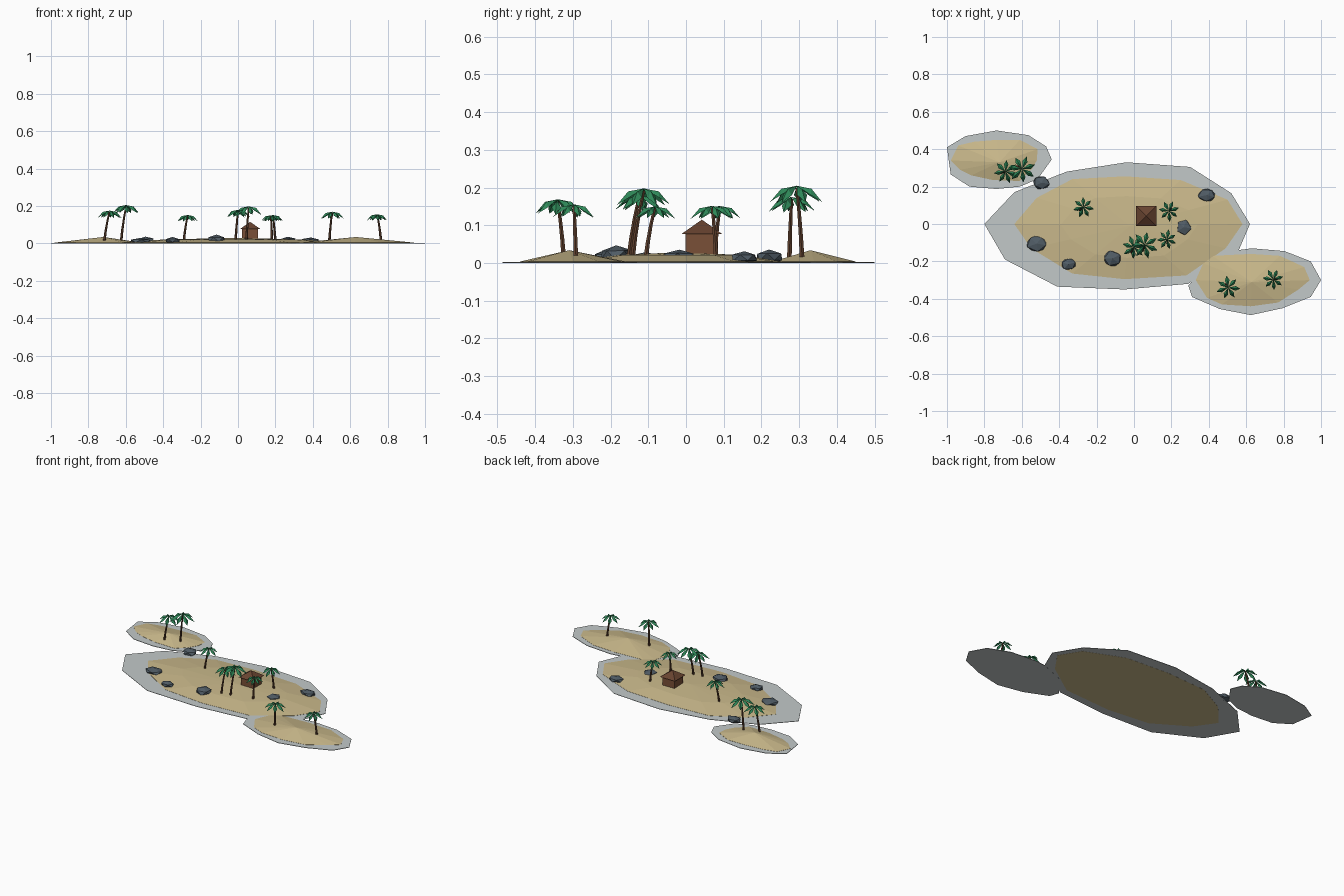
import bpy, bmesh, math, random
from mathutils import Vector

if "Cube" in bpy.data.objects:
    bpy.data.objects.remove(bpy.data.objects["Cube"])

random.seed(4)


def material(name, r, g, b):
    lin = [((c / 255 + 0.055) / 1.055) ** 2.4 for c in (r, g, b)]
    m = bpy.data.materials.new(name)
    m.diffuse_color = (*lin, 1)
    m.use_nodes = True
    m.node_tree.nodes["Principled BSDF"].inputs["Base Color"].default_value = m.diffuse_color
    return m


SHALLOWS = material("shallows", 194, 201, 201)
SAND = material("sand", 203, 186, 140)
TRUNK = material("palm_trunk", 98, 66, 47)
LEAF = material("palm_green", 46, 136, 88)
ROCK = material("slate_rock", 80, 92, 101)
WALL = material("hut_wall", 122, 80, 55)
ROOF = material("hut_roof", 104, 67, 48)


def make(name, bm, mat, fix=True):
    if fix:
        bmesh.ops.recalc_face_normals(bm, faces=bm.faces)
    me = bpy.data.meshes.new(name)
    bm.to_mesh(me)
    bm.free()
    me.materials.append(mat)
    ob = bpy.data.objects.new(name, me)
    bpy.context.collection.objects.link(ob)
    return ob


def loft(bm, rings, tip=None):
    """Join equal rings of points; close the bottom and the top (flat or with a tip)."""
    vs = [[bm.verts.new(p) for p in r] for r in rings]
    n = len(vs[0])
    bm.faces.new(vs[0][::-1])
    for a, b in zip(vs, vs[1:]):
        for i in range(n):
            j = (i + 1) % n
            bm.faces.new((a[i], a[j], b[j], b[i]))
    if tip:
        t = bm.verts.new(tip)
        for i in range(n):
            bm.faces.new((vs[-1][i], vs[-1][(i + 1) % n], t))
    else:
        bm.faces.new(vs[-1])


def shelf(name, outline, z0):
    bm = bmesh.new()
    loft(bm, [[(x, y, z) for x, y in outline] for z in (z0, 0.003)])
    make(name, bm, SHALLOWS)


def mound(name, outline, peak, z0, mid=None):
    bm = bmesh.new()
    rings = [[(x, y, z) for x, y in outline] for z in (z0, 0.004)]
    if mid:
        s, z = mid
        rings.append([(peak[0] + (x - peak[0]) * s, peak[1] + (y - peak[1]) * s, z)
                      for x, y in outline])
    loft(bm, rings, peak)
    make(name, bm, SAND)


# Main island
shelf("main_shallows", [
    (-.80, 0), (-.69, -.19), (-.41, -.335), (-.05, -.35), (.29, -.32), (.56, -.14),
    (.62, 0), (.52, .165), (.30, .305), (-.04, .33), (-.36, .28), (-.64, .17)], 0.0006)
mound("main_sand", [
    (-.64, 0), (-.55, -.13), (-.33, -.265), (-.05, -.295), (.28, -.275), (.49, -.13),
    (.58, 0), (.50, .13), (.25, .235), (-.05, .255), (-.33, .24), (-.52, .14)],
    (-.02, -.01, .029), 0, (.6, .021))

# Left islet
shelf("left_shallows", [
    (-1, .41), (-.98, .265), (-.88, .20), (-.735, .187), (-.61, .20), (-.515, .24),
    (-.44, .345), (-.47, .415), (-.565, .475), (-.735, .50), (-.90, .47)], 0)
mound("left_sand", [
    (-.98, .34), (-.93, .29), (-.87, .26), (-.755, .235), (-.61, .23), (-.545, .295),
    (-.52, .34), (-.515, .40), (-.61, .45), (-.735, .45), (-.855, .44), (-.94, .42)],
    (-.72, .33, .034), 0.0006)

# Right islet
shelf("right_shallows", [
    (1, -.30), (.945, -.20), (.805, -.145), (.63, -.13), (.555, -.14), (.40, -.20),
    (.29, -.33), (.31, -.39), (.46, -.455), (.625, -.487), (.795, -.45), (.945, -.39)], 0)
mound("right_sand", [
    (.94, -.30), (.91, -.23), (.78, -.17), (.625, -.16), (.42, -.17), (.37, -.21),
    (.33, -.30), (.39, -.395), (.47, -.43), (.625, -.44), (.77, -.42), (.88, -.35)],
    (.63, -.31, .034), 0.0006)


def palm(i, base, top, h, r):
    # Slightly bowed six-sided trunk
    bm = bmesh.new()
    a, b = Vector((*base, .01)), Vector((*top, h))
    rings = []
    for k in range(4):
        t = k / 3
        c = a.lerp(b, t)
        bow = (b - a) * 0.10 * math.sin(math.pi * t)
        c.x -= bow.x
        c.y -= bow.y
        rad = .0072 - .0027 * t
        rings.append([(c.x + rad * math.cos(q * math.pi / 3),
                       c.y + rad * math.sin(q * math.pi / 3), c.z) for q in range(6)])
    loft(bm, rings)
    make(f"palm_trunk_{i}", bm, TRUNK)
    # Seven drooping fronds, each folded along its midrib
    bm = bmesh.new()
    turn = random.random() * math.tau
    for k in range(7):
        ang = turn + k * math.tau / 7
        out = Vector((math.cos(ang), math.sin(ang), 0))
        side = Vector((-out.y, out.x, 0))
        rr = r * random.uniform(.93, 1.05)

        def pt(d, s, z):
            return bm.verts.new(b + (out * d + side * s + Vector((0, 0, z))) * rr)
        root, rib, tip = pt(0, 0, .08), pt(.58, 0, -.03), pt(1, 0, -.52)
        left, right = pt(.62, .19, -.26), pt(.62, -.19, -.26)
        for f in ((root, right, rib), (root, rib, left), (rib, right, tip), (rib, tip, left)):
            bm.faces.new(f)
    make(f"palm_fronds_{i}", bm, LEAF, fix=False)


# Palms: trunk base, trunk top, height, frond reach
for i, p in enumerate([
        ((-.715, .274), (-.687, .28), .170, .066),
        ((-.625, .308), (-.598, .294), .199, .075),
        ((-.29, .075), (-.27, .09), .147, .056),
        ((-.013, -.152), (0, -.125), .174, .066),
        ((.045, -.142), (.057, -.112), .192, .072),
        ((.182, -.107), (.176, -.083), .146, .054),
        ((.20, .08), (.187, .07), .147, .056),
        ((.488, -.324), (.503, -.34), .164, .064),
        ((.765, -.292), (.745, -.297), .151, .058)], 1):
    palm(i, *p)

# Rocks: squashed, jittered icosahedrons cut flat at the ground
for i, (x, y, rx, ry, top) in enumerate([
        (-.495, .22, .046, .038, .036), (.39, .155, .052, .038, .032),
        (.265, -.018, .045, .048, .037), (-.115, -.185, .053, .045, .047),
        (-.35, -.215, .044, .034, .033), (-.52, -.105, .058, .044, .028)], 1):
    bm = bmesh.new()
    bmesh.ops.create_icosphere(bm, subdivisions=1, radius=1)
    turn = random.random() * math.tau
    for v in bm.verts:
        c = v.co * random.uniform(.92, 1.1)
        cx = c.x * math.cos(turn) - c.y * math.sin(turn)
        cy = c.x * math.sin(turn) + c.y * math.cos(turn)
        v.co = (x + cx * rx, y + cy * ry, max(0, top * (.45 + .55 * c.z)))
    make(f"rock_{i}", bm, ROCK)


def square(cx, cy, half, z):
    return [(cx + sx * half, cy + sy * half, z)
            for sx, sy in ((-1, -1), (1, -1), (1, 1), (-1, 1))]


# Hut: box walls under an overhanging pyramid roof
bm = bmesh.new()
loft(bm, [square(.065, .042, .043, z) for z in (.012, .079)])
make("hut_walls", bm, WALL)
bm = bmesh.new()
loft(bm, [square(.065, .042, .054, .077)], (.065, .042, .115))
make("hut_roof", bm, ROOF)
